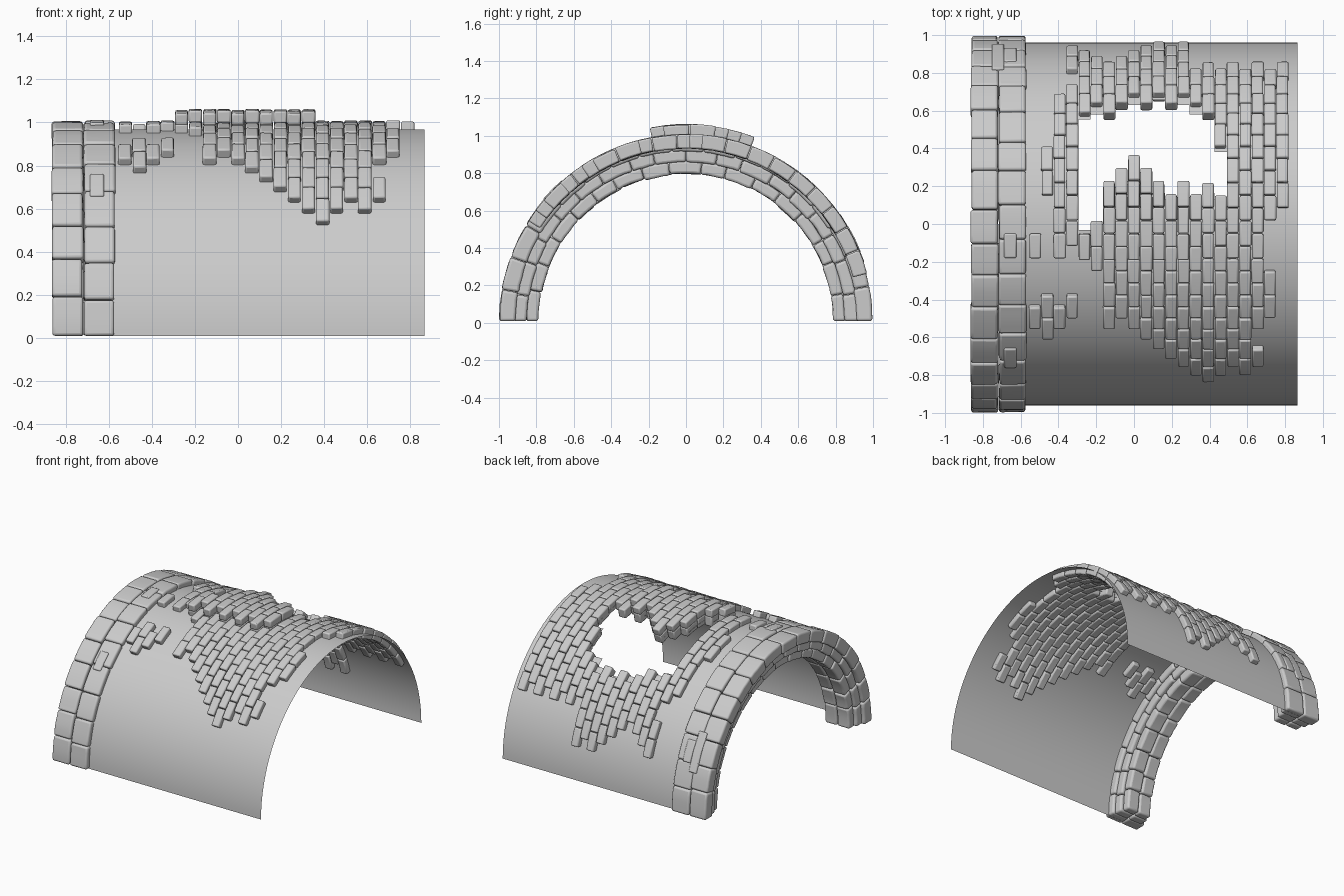
import bpy, bmesh, math, random
from math import sin, cos, asin, pi

if "Cube" in bpy.data.objects:
    bpy.data.objects.remove(bpy.data.objects["Cube"])

random.seed(4)
CZ = 0.008          # height of the vault axis
PITCH = 0.0655      # brick column spacing along x
STEP = 0.1365       # brick length in radians


def point(x, r, a):
    """Point on a cylinder round the x axis, a = 0 at the crown, + to the back."""
    return (x, r * sin(a), CZ + r * cos(a))


def block(bm, x0, x1, r0, r1, a0, a1, jit=0.0, n=2):
    """Curved block between two x positions, radii and angles."""
    j = lambda: random.uniform(-jit, jit)
    x0, x1, r0, r1 = x0 + j(), x1 + j(), r0 + j(), r1 + j()
    rings = []
    for k in range(n + 1):
        a = a0 + (a1 - a0) * k / n
        rings.append([bm.verts.new(point(x, r + j() * 0.5, a))
                      for x, r in ((x0, r0), (x1, r0), (x1, r1), (x0, r1))])
    for p, q in zip(rings, rings[1:]):
        for c in range(4):
            d = (c + 1) % 4
            bm.faces.new((p[c], p[d], q[d], q[c]))
    bm.faces.new(rings[0])
    bm.faces.new(rings[-1][::-1])


def finish(bm, name, bevel=0.0, segs=2):
    if bevel:
        bmesh.ops.recalc_face_normals(bm, faces=bm.faces)
    me = bpy.data.meshes.new(name)
    bm.to_mesh(me)
    bm.free()
    ob = bpy.data.objects.new(name, me)
    bpy.context.collection.objects.link(ob)
    if bevel:
        m = ob.modifiers.new("rounded_edges", 'BEVEL')
        m.width, m.segments, m.limit_method = bevel, segs, 'ANGLE'
        m.angle_limit = math.radians(40)
    bpy.ops.object.select_all(action='DESELECT')
    ob.select_set(True)
    bpy.context.view_layer.objects.active = ob
    bpy.ops.object.shade_smooth_by_angle(angle=math.radians(50))
    return ob


def brick_run(bm, i, y0, y1, r0, r1):
    """Bricks of column i between two y positions, snapped to running bond."""
    off = 0.018 if i % 2 else -0.05
    k0 = round((asin(y0) - off) / STEP)
    k1 = max(k0 + 1, round((asin(y1) - off) / STEP))
    for k in range(k0, k1):
        a = off + k * STEP
        x = i * PITCH
        block(bm, x - 0.031, x + 0.031, r0, r1, a + 0.002, a + STEP - 0.002, 0.0025)


# Thin plaster vault with the broken hole
holes = {-4: (-.04, .57), -3: (.0, .61), -2: (.2, .61), -1: (.25, .67),
         0: (.33, .66), 1: (.25, .66), 2: (.18, .67), 3: (.13, .70),
         4: (.18, .65), 5: (.13, .61), 6: (.18, .60), 7: (.14, .39)}
bm = bmesh.new()
xs = [-0.7] + [(i - 0.5) * PITCH for i in range(-9, 14)] + [0.865]
N = 92
grid = [[bm.verts.new(point(x, 0.96, -pi / 2 + pi * k / N)) for k in range(N + 1)] for x in xs]
for c in range(len(xs) - 1):
    i = round((xs[c] + xs[c + 1]) / 2 / PITCH)
    lo, hi = holes.get(i, (2, 2))
    for k in range(N):
        if lo < sin(-pi / 2 + pi * (k + 0.5) / N) < hi:
            continue
        bm.faces.new((grid[c][k], grid[c + 1][k], grid[c + 1][k + 1], grid[c][k + 1]))
bmesh.ops.delete(bm, geom=[v for v in bm.verts if not v.link_faces], context='VERTS')
finish(bm, "vault_shell")

# Exposed bricks, y ranges per column
runs = {
    -8: [(-.54, -.43), (-.18, -.05)],
    -7: [(-.62, -.43), (.13, .40)],
    -6: [(-.55, -.42), (-.18, .70)],
    -5: [(-.50, -.38), (-.12, .74), (.79, .95)],
    -4: [(-.18, -.05), (.56, .92)],
    -3: [(-.25, .02), (.60, .90)],
    -2: [(-.55, .22), (.60, .86)],
    -1: [(-.52, .27), (.66, .90)],
    0: [(-.55, .35), (.65, .92)],
    1: [(-.62, .27), (.65, .93)],
    2: [(-.68, .20), (.65, .96)],
    3: [(-.73, .15), (.69, .95)],
    4: [(-.77, .20), (.65, .96)],
    5: [(-.81, .15), (.60, .85)],
    6: [(-.85, .20), (.60, .86)],
    7: [(-.80, .15), (.38, .85)],
    8: [(-.77, .86)],
    9: [(-.81, .85)],
    10: [(-.78, -.68), (-.58, .86)],
    11: [(-.50, -.26), (.0, .85)],
    12: [(.06, .86)],
}
bm = bmesh.new()
for i, col in runs.items():
    for y0, y1 in col:
        brick_run(bm, i, y0, y1, 0.925, 1.0)
finish(bm, "vault_bricks", 0.009)

# Second brick layer in front of the hole
tops = {-4: -.05, -3: .02, -2: .22, -1: .27, 0: .35, 1: .27, 2: .20, 3: .15, 4: .20, 5: .15}
bm = bmesh.new()
for i, top in tops.items():
    brick_run(bm, i, -.12 if i % 2 else -.18, top, 0.995, 1.053)
finish(bm, "raised_bricks", 0.009)

# End arch: three stepped rings, each two blocks wide
rings = [("arch_outer_ring", -0.865, -0.57, 0.91, 0.997, 17),
         ("arch_middle_ring", -0.84, -0.59, 0.85, 0.92, 18),
         ("arch_inner_ring", -0.82, -0.61, 0.788, 0.856, 17)]
for name, x0, x1, r0, r1, n in rings:
    bm = bmesh.new()
    xm = (x0 + x1) / 2
    for row, (a, b) in enumerate(((x0, xm), (xm, x1))):
        cuts = [-pi / 2 + pi * k / n + (random.uniform(-.02, .02) if 0 < k < n else 0)
                for k in range(n + 1)]
        for a0, a1 in zip(cuts, cuts[1:]):
            block(bm, a + 0.002, b - 0.002, r0, r1, a0 + 0.001, a1 - 0.001, 0.004, 4)
    finish(bm, name, 0.014, 3)

# Small bricks showing through the arch face
bm = bmesh.new()
for x, y0, y1 in ((-.655, -.18, -.05), (-.655, -.76, -.66), (-.655, .86, .93), (-.72, .82, .95)):
    block(bm, x - .033, x + .033, 0.94, 1.006, asin(y0), asin(y1))
finish(bm, "arch_patch_bricks", 0.008)
